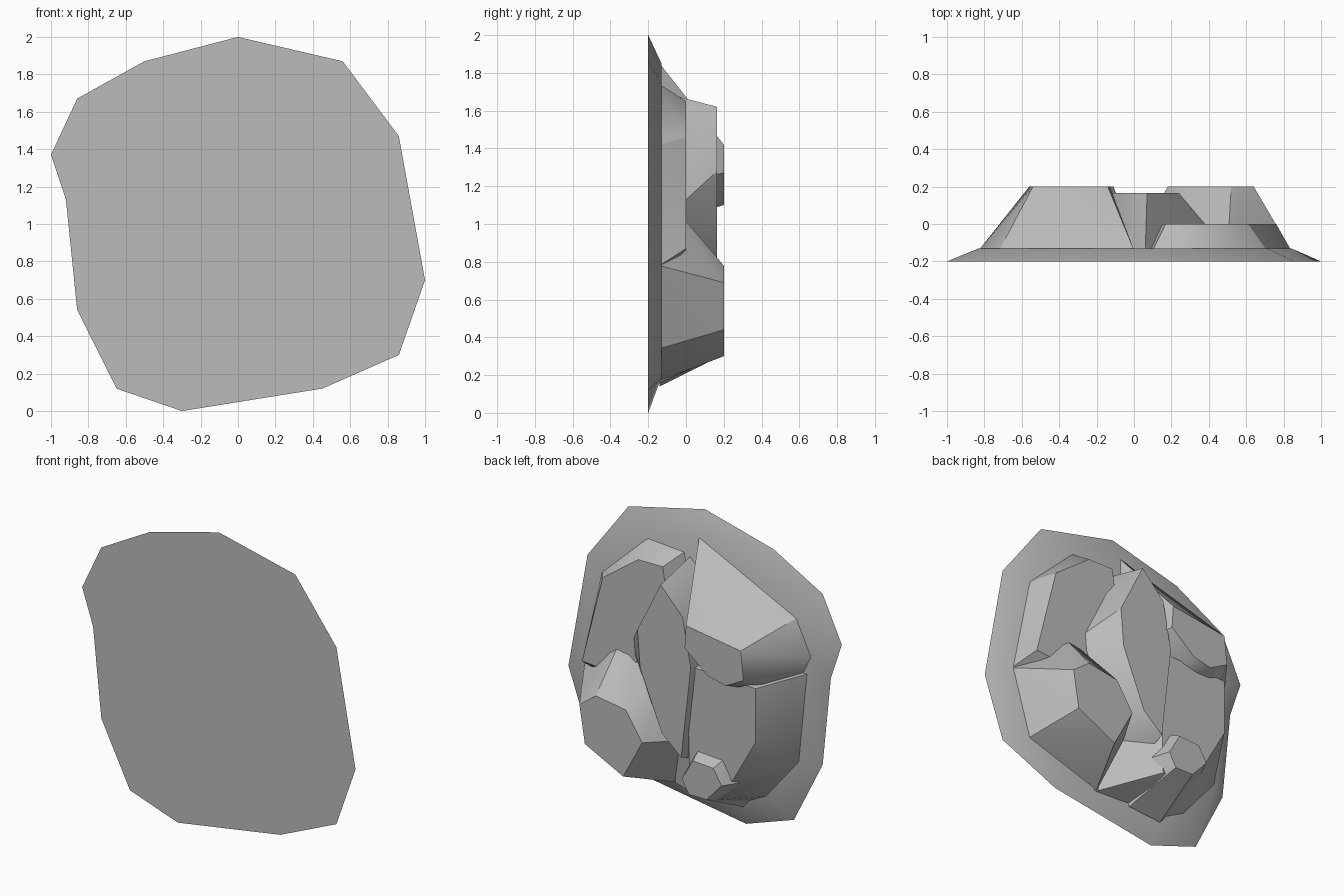
import bpy
import bmesh
import math

if "Cube" in bpy.data.objects:
    bpy.data.objects.remove(bpy.data.objects["Cube"], do_unlink=True)

BACKING_Y = -0.2   # flat front plane
ROOT_Y = -0.13     # plane where the boulders leave the apron

stone_grey = bpy.data.materials.new("stone grey")
stone_grey.use_nodes = True
colour = (0.5, 0.5, 0.5, 1)
stone_grey.diffuse_color = colour
stone_grey.node_tree.nodes["Principled BSDF"].inputs["Base Color"].default_value = colour


def finish(bm, name, smooth_angle):
    """Turn a bmesh into a named, shaded stone object."""
    bmesh.ops.recalc_face_normals(bm, faces=bm.faces)
    mesh = bpy.data.meshes.new(name)
    bm.to_mesh(mesh)
    bm.free()
    mesh.materials.append(stone_grey)
    obj = bpy.data.objects.new(name, mesh)
    bpy.context.collection.objects.link(obj)
    bpy.ops.object.select_all(action="DESELECT")
    obj.select_set(True)
    bpy.context.view_layer.objects.active = obj
    bpy.ops.object.shade_smooth_by_angle(angle=math.radians(smooth_angle))
    return obj


def ring(bm, points, y):
    """Add one outline of (x, z) points at a given depth."""
    return [bm.verts.new((x, y, z)) for x, z in points]


def apron(name, outer, inner):
    """Flat backing that rises to a smaller inner outline."""
    bm = bmesh.new()
    low, high = ring(bm, outer, BACKING_Y), ring(bm, inner, ROOT_Y)
    count = len(low)
    for i in range(count):
        j = (i + 1) % count
        bm.faces.new((low[i], low[j], high[j], high[i]))
    bm.faces.new(low)
    bm.faces.new(high)
    finish(bm, name, 40)


def boulder(name, top_y, top, root, middle=()):
    """Faceted stone: a flat top joined to a wider root by a convex hull."""
    bm = bmesh.new()
    ring(bm, top, top_y)
    ring(bm, root, ROOT_Y - 0.01)
    for point in middle:
        bm.verts.new(point)
    bmesh.ops.convex_hull(bm, input=bm.verts)
    bmesh.ops.dissolve_limit(bm, angle_limit=math.radians(2),
                             verts=bm.verts, edges=bm.edges)
    finish(bm, name, 32)


# Thin apron around the whole cluster
apron("rock_apron",
      [(0, 2), (.56, 1.87), (.86, 1.47), (1, .7), (.86, .3), (.45, .12), (-.3, 0),
       (-.65, .12), (-.86, .54), (-.92, 1.13), (-1, 1.37), (-.86, 1.67), (-.5, 1.87)],
      [(0, 1.85), (.37, 1.74), (.71, 1.42), (.84, .78), (.71, .34), (.3, .18), (-.33, .19),
       (-.5, .26), (-.74, .55), (-.8, 1.1), (-.83, 1.27), (-.72, 1.5), (-.4, 1.66)])

# Low slab on the upper left
boulder("upper_left_slab", 0,
        [(.35, 1.65), (.17, 1.65), (.1, 1.2), (.5, .85), (.76, .87), (.61, 1.46)],
        [(.37, 1.74), (.1, 1.72), (0, 1.2), (.5, .7), (.84, .78), (.71, 1.42)])

# Broad boulder on the upper right
boulder("upper_right_boulder", .2,
        [(-.14, 1.42), (-.13, 1.27), (-.3, 1.13), (-.43, 1.1), (-.56, 1.17), (-.54, 1.36)],
        [(0, 1.85), (-.72, 1.5), (-.83, 1.27), (-.7, 1), (-.2, 1), (0, 1.2)])

# Tall narrow shard in the middle
boulder("centre_shard", .165,
        [(.07, 1.62), (.24, 1.28), (.22, 1.03), (.06, .64),
         (-.08, .52), (-.15, 1.13), (-.09, 1.45)],
        [(.06, 1.7), (.34, 1.33), (.5, 1), (.3, .6),
         (-.08, .38), (-.2, .6), (-.2, 1.2), (-.13, 1.5)])

# Chunky boulder on the lower left
boulder("lower_left_boulder", .2,
        [(.52, .78), (.64, .69), (.6, .44), (.32, .3), (.18, .56), (.3, .745)],
        [(.84, .78), (.71, .34), (.18, .17), (0, .5), (.2, .95), (.5, 1.18)],
        [(.7, 0, .755), (.63, 0, .38)])

# Large stone on the lower right
boulder("lower_right_boulder", .13,
        [(-.1, 1.12), (-.6, 1.1), (-.6, .745), (-.44, .46), (-.3, .28), (-.12, .29)],
        [(.1, 1.1), (-.8, 1.15), (-.74, .55), (-.5, .26), (-.36, .19), (.18, .17)])

# Small pebble resting on the lower right stone
boulder("small_pebble", .2,
        [(-.11, .4), (-.16, .31), (-.29, .31), (-.4, .43), (-.34, .53), (-.19, .54)],
        [(.02, .38), (-.08, .16), (-.32, .14), (-.55, .4), (-.43, .68), (-.13, .7)])
